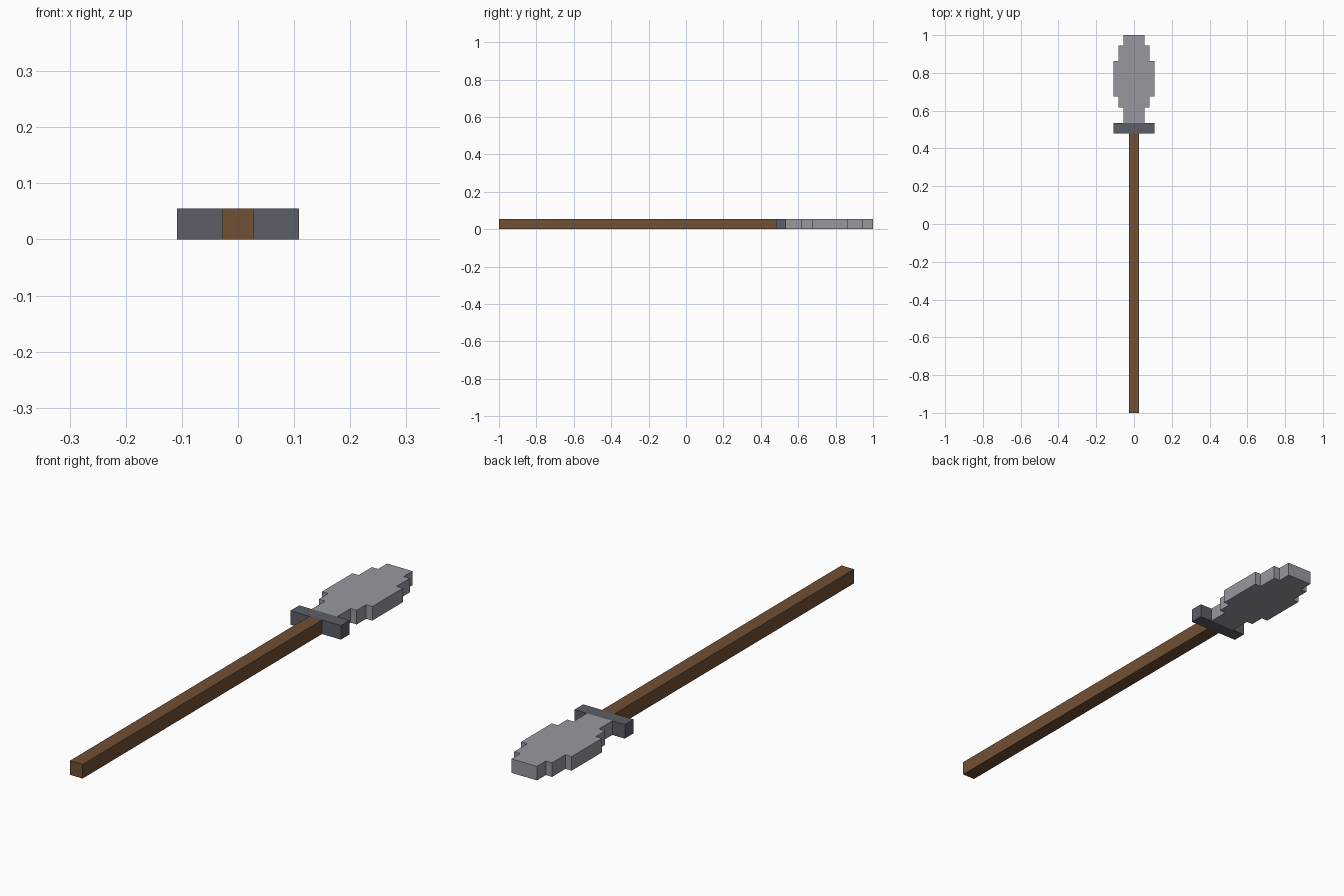
import bpy
import bmesh

cube = bpy.data.objects.get("Cube")
if cube:
    bpy.data.objects.remove(cube, do_unlink=True)

THICK = 0.055


def material(name, rgb):
    mat = bpy.data.materials.new(name)
    mat.use_nodes = True
    color = (*rgb, 1.0)
    mat.diffuse_color = color
    mat.node_tree.nodes["Principled BSDF"].inputs["Base Color"].default_value = color
    return mat


def slab(name, half_profile, mat):
    """Extrude a mirrored (half width, y) outline upward from the ground."""
    outline = half_profile + [(-x, y) for x, y in reversed(half_profile)]
    bm = bmesh.new()
    base = bm.faces.new([bm.verts.new((x, y, 0)) for x, y in outline])
    top = bmesh.ops.extrude_face_region(bm, geom=[base], use_keep_orig=True)
    verts = [g for g in top["geom"] if isinstance(g, bmesh.types.BMVert)]
    bmesh.ops.translate(bm, verts=verts, vec=(0, 0, THICK))
    bmesh.ops.recalc_face_normals(bm, faces=bm.faces[:])
    mesh = bpy.data.meshes.new(name)
    bm.to_mesh(mesh)
    bm.free()
    mesh.materials.append(mat)
    obj = bpy.data.objects.new(name, mesh)
    bpy.context.collection.objects.link(obj)
    return obj


wood = material("brown wood", (0.165, 0.08, 0.035))
dark_metal = material("dark metal", (0.105, 0.113, 0.132))
light_metal = material("light metal", (0.305, 0.318, 0.352))

# Square shaft and wide collar
slab("shaft", [(0.0275, -1.0), (0.0275, 0.48)], wood)
slab("collar", [(0.109, 0.48), (0.109, 0.534)], dark_metal)

# Stepped blade: each step is half width, start and end along the length
steps = [(0.055, 0.534, 0.617), (0.082, 0.617, 0.675), (0.109, 0.675, 0.863),
         (0.082, 0.863, 0.945), (0.055, 0.945, 1.0)]
slab("blade", [(w, y) for w, y0, y1 in steps for y in (y0, y1)], light_metal)
